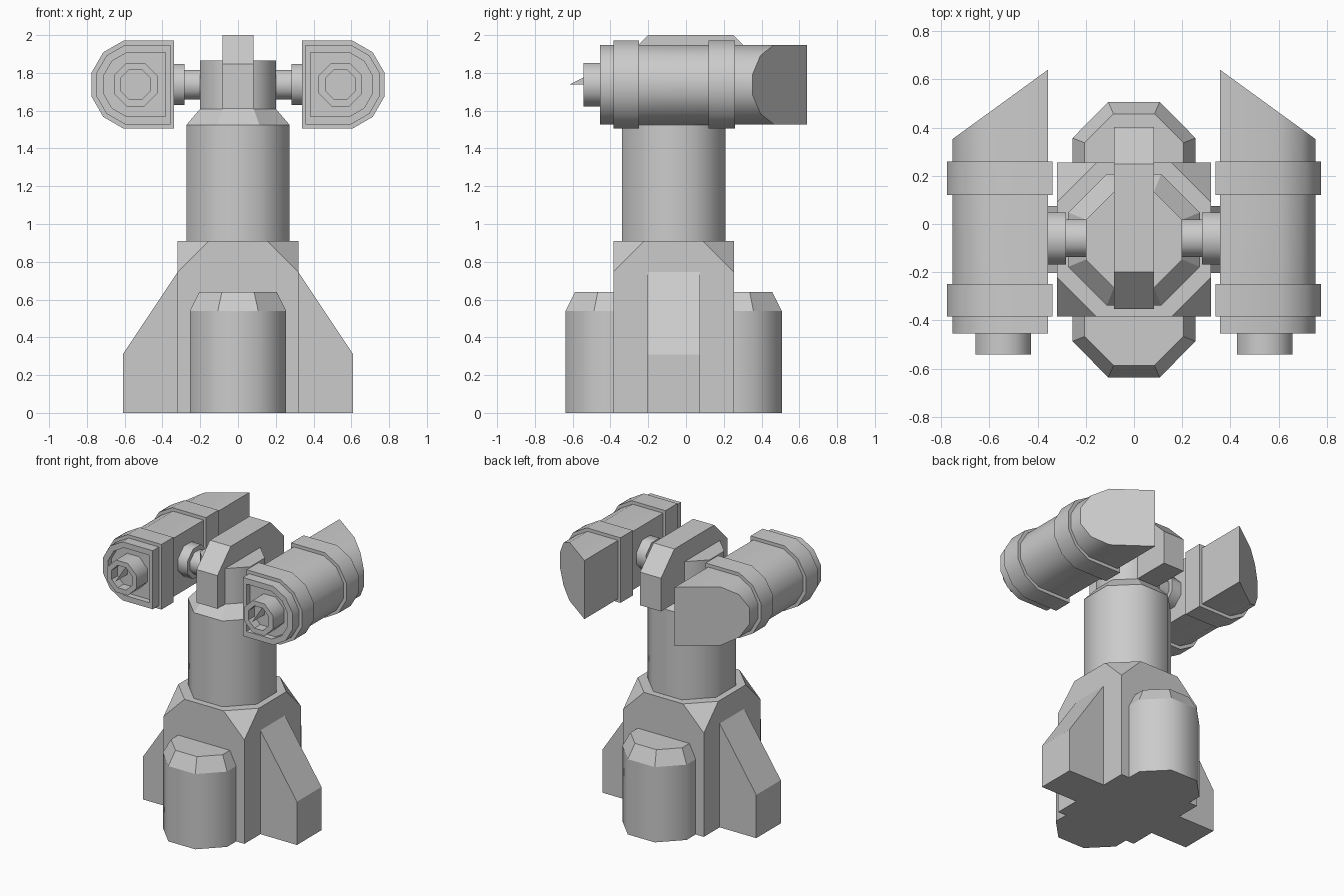
import bpy, bmesh, math
from mathutils import Vector

if "Cube" in bpy.data.objects:
    bpy.data.objects.remove(bpy.data.objects["Cube"])

CY = -0.065          # y of the tower axis
GX, GZ = 0.5425, 1.738  # centre of a gun


def finish(name, bm):
    bmesh.ops.recalc_face_normals(bm, faces=bm.faces)
    for e in bm.edges:
        if len(e.link_faces) == 2 and e.calc_face_angle() > math.radians(50):
            e.smooth = False
    me = bpy.data.meshes.new(name)
    bm.to_mesh(me)
    bm.free()
    ob = bpy.data.objects.new(name, me)
    bpy.context.collection.objects.link(ob)
    return ob


def loft(name, rings, smooth=()):
    """Bridge equal-length rings, cap both ends; listed segments are smooth."""
    bm = bmesh.new()
    vs = [[bm.verts.new(p) for p in r] for r in rings]
    n = len(rings[0])
    for k in range(len(vs) - 1):
        for i in range(n):
            j = (i + 1) % n
            f = bm.faces.new((vs[k][i], vs[k][j], vs[k + 1][j], vs[k + 1][i]))
            f.smooth = k in smooth
    bm.faces.new(vs[0])
    bm.faces.new(vs[-1])
    return finish(name, bm)


def octagon(a):
    """Octagon with flat sides at distance a."""
    r = a / math.cos(math.pi / 8)
    return [(r * math.cos(math.pi * (i + .5) / 4), r * math.sin(math.pi * (i + .5) / 4))
            for i in range(8)]


def oct_z(a, z):
    return [(x, CY + y, z) for x, y in octagon(a)]


def oct_y(a, y, s):
    return [(s * (GX + u), y, GZ + v) for u, v in octagon(a)]


def oct_x(a, x):
    return [(x, CY + .005 + u, GZ + v) for u, v in octagon(a)]


def gun_profile(a, inner):
    """Flat inner side, half of a twelve-sided round on the outer side."""
    r = a / math.cos(math.radians(15))
    pts = [(GX + r * math.cos(math.radians(t)), GZ + r * math.sin(math.radians(t)))
           for t in (-75, -45, -15, 15, 45, 75)]
    return pts + [(inner, GZ + a), (inner, GZ - a)]


def gun_ring(a, inner, y, s):
    return [(s * x, y, z) for x, z in gun_profile(a, inner)]


# base block with its four top corners cut off
bm = bmesh.new()
for sx in (-1, 1):
    for sy in (-1, 1):
        for x, y, z in ((.32, .32, 0), (.32, .32, .745), (.32, .155, .91), (.155, .32, .91)):
            bm.verts.new((sx * x, CY + sy * y, z))
bmesh.ops.convex_hull(bm, input=bm.verts)
bmesh.ops.dissolve_limit(bm, angle_limit=.01, verts=bm.verts, edges=bm.edges)
finish("base_block", bm)

# front and back half-octagon pods
for s, label in ((-1, "front"), (1, "back")):
    def pod(x, xi, y0, y1, z):
        return [(px, CY + s * py, z) for px, py in
                ((-x, .31), (-x, y0), (-xi, y1), (xi, y1), (x, y0), (x, .31))]
    loft(label + "_pod", [pod(.255, .107, .422, .572, 0), pod(.255, .107, .422, .572, .54),
                          pod(.205, .085, .402, .522, .64)], {0})

# tower column and head
loft("column", [oct_z(.273, .9), oct_z(.273, 1.525), oct_z(.2, 1.61)], {0})
loft("head", [oct_z(.2, 1.61), oct_z(.2, 1.865)], {0})

# crest over the head
side = [(-.352, 1.61), (-.352, 1.848), (-.2, 2), (.25, 2), (.402, 1.848), (.402, 1.61)]
loft("crest", [[(x, y, z) for y, z in side] for x in (-.083, .083)])

# parts on both sides
for s, label in ((-1, "left"), (1, "right")):
    # buttress fin
    fin = [(.3, 0), (.61, 0), (.61, .31), (.32, .745), (.3, .745)]
    loft(label + "_fin", [[(s * x, y, z) for x, z in fin] for y in (-.203, .075)])

    # axle and flange
    loft(label + "_axle", [oct_x(.078, s * .19), oct_x(.078, s * .3)], {0})
    loft(label + "_flange", [oct_x(.108, s * .283), oct_x(.108, s * .37)], {0})

    # gun body: slanted rear, recessed front
    slant = [(s * x, .64 - (x - .358) * (.285 / .392), z) for x, z in gun_profile(.21, .358)]
    loft(label + "_gun_body", [slant, gun_ring(.21, .358, -.455, s),
                               gun_ring(.17, .385, -.455, s), gun_ring(.17, .385, -.415, s)], {0})

    # raised bands
    for tag, y0, y1 in (("front", -.385, -.25), ("rear", .12, .26)):
        loft(f"{label}_{tag}_band", [gun_ring(.2335, .338, y0, s),
                                     gun_ring(.2335, .338, y1, s)], {0})

    # hollow muzzle and the thin blade in it
    loft(label + "_muzzle", [oct_y(.115, -.41, s), oct_y(.115, -.542, s),
                             oct_y(.08, -.542, s), oct_y(.08, -.475, s)], {0})
    bm = bmesh.new()
    bm.faces.new([bm.verts.new((s * GX, y, z)) for y, z in
                  ((-.617, GZ), (-.475, GZ), (-.475, GZ + .072))])
    finish(label + "_muzzle_blade", bm)
